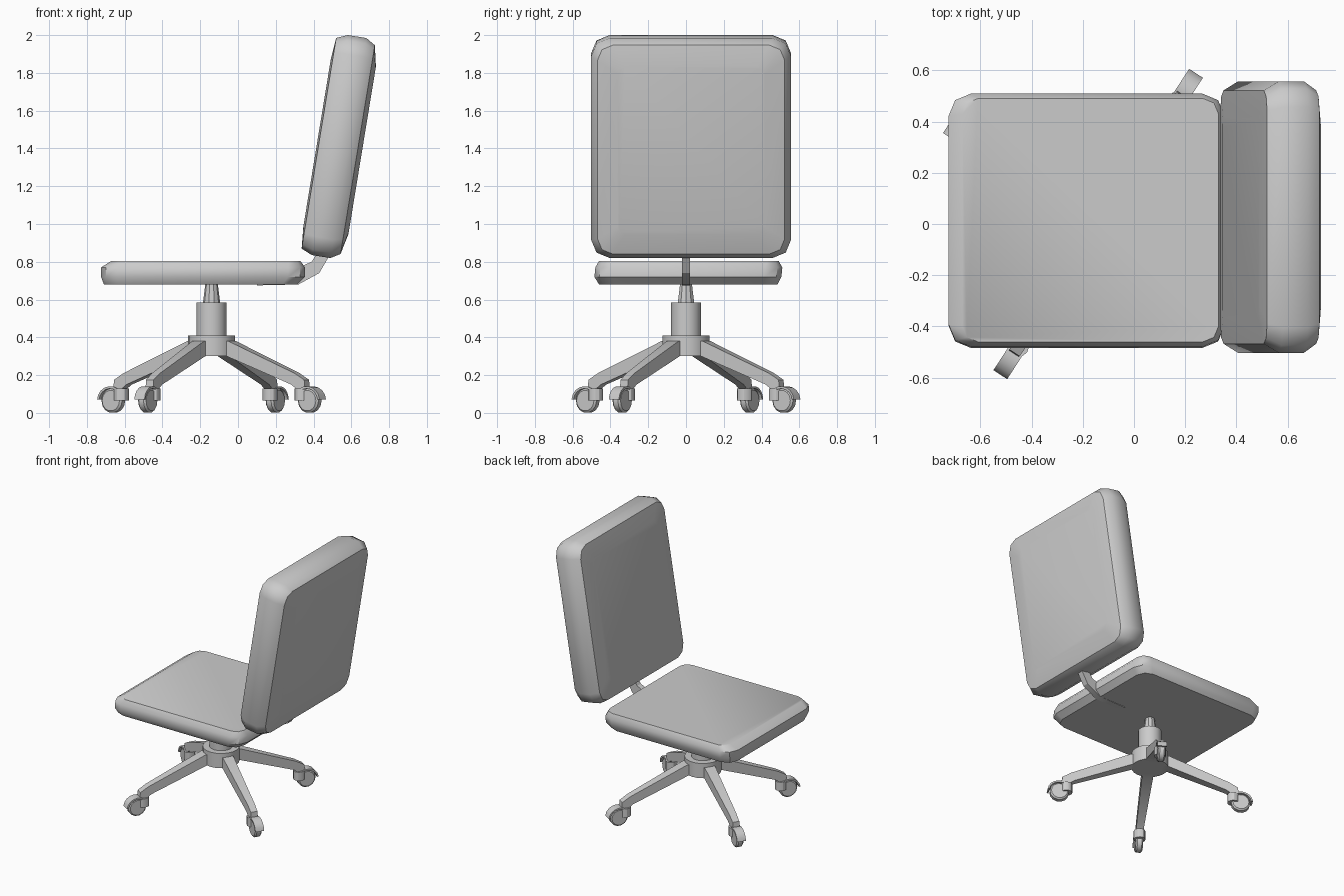
import bpy, bmesh, math
from mathutils import Matrix, Vector

if "Cube" in bpy.data.objects:
    bpy.data.objects.remove(bpy.data.objects["Cube"], do_unlink=True)

GREY = (0.6, 0.6, 0.6, 1)
grey = bpy.data.materials.new("light_grey")
grey.use_nodes = True
grey.diffuse_color = GREY
grey.node_tree.nodes["Principled BSDF"].inputs["Base Color"].default_value = GREY

HUB_X = -0.14


def finish(name, bm, matrix=Matrix(), smooth=30):
    bmesh.ops.recalc_face_normals(bm, faces=bm.faces)
    mesh = bpy.data.meshes.new(name)
    bm.to_mesh(mesh)
    bm.free()
    mesh.transform(matrix)
    mesh.materials.append(grey)
    obj = bpy.data.objects.new(name, mesh)
    bpy.context.collection.objects.link(obj)
    bpy.ops.object.select_all(action="DESELECT")
    obj.select_set(True)
    bpy.context.view_layer.objects.active = obj
    bpy.ops.object.shade_smooth_by_angle(angle=math.radians(smooth))
    return obj


def loft(name, rings, matrix=Matrix(), smooth=30):
    """Skin equal-length point rings and cap both ends."""
    bm = bmesh.new()
    rows = [[bm.verts.new(p) for p in ring] for ring in rings]
    n = len(rows[0])
    for a, b in zip(rows, rows[1:]):
        for i in range(n):
            j = (i + 1) % n
            bm.faces.new((a[i], a[j], b[j], b[i]))
    bm.faces.new(rows[0])
    bm.faces.new(rows[-1])
    return finish(name, bm, matrix, smooth)


def round_rect(x0, x1, y0, y1, z, r, steps=2):
    """Rectangle ring with faceted round corners."""
    corners = [(x1 - r, y1 - r), (x0 + r, y1 - r), (x0 + r, y0 + r), (x1 - r, y0 + r)]
    pts = []
    for k, (cx, cy) in enumerate(corners):
        for s in range(steps + 1):
            a = (k + s / steps) * math.pi / 2
            pts.append((cx + r * math.cos(a), cy + r * math.sin(a), z))
    return pts


def turned(name, profile, sides, matrix):
    """Stack of circles given as (radius, height)."""
    rings = [[(r * math.cos(i * math.tau / sides), r * math.sin(i * math.tau / sides), z)
              for i in range(sides)] for r, z in profile]
    return loft(name, rings, matrix)


def plate(name, profile, width, matrix=Matrix()):
    """Side profile in x and z, given a thickness in y by a width rule."""
    rings = [[(x, s * width(x), z) for x, z in profile] for s in (-1, 1)]
    return loft(name, rings, matrix)


# Seat cushion
loft("seat", [
    round_rect(-0.71, 0.315, -0.46, 0.485, 0.68, 0.08),
    round_rect(-0.725, 0.355, -0.485, 0.505, 0.72, 0.09),
    round_rect(-0.725, 0.355, -0.48, 0.51, 0.77, 0.09),
    round_rect(-0.67, 0.33, -0.46, 0.49, 0.805, 0.06),
], smooth=40)

# Backrest cushion: layered through its thickness, then tilted backwards
u = Vector((0.162, 0, 0.987))
n = Vector((0.987, 0, -0.162))
tilt = Matrix((u, Vector((0, 1, 0)), n)).transposed().to_4x4()
tilt.translation = (0.535, 0.027, 1.41)
layers = [(-0.118, 0.45, 0.39, 0.04), (-0.108, 0.565, 0.495, 0.08),
          (-0.05, 0.59, 0.53, 0.1), (0.05, 0.59, 0.53, 0.1),
          (0.1, 0.56, 0.495, 0.08), (0.124, 0.45, 0.39, 0.04)]
loft("backrest", [round_rect(-h, h, -w, w, d, r) for d, h, w, r in layers], tilt, 40)

# Bent bar joining seat and backrest
plate("back_support", [(0.1, 0.675), (0.32, 0.68), (0.43, 0.74), (0.5, 0.86),
                       (0.44, 0.88), (0.39, 0.8), (0.3, 0.76), (0.1, 0.71)],
      lambda x: 0.022)

# Central column
centre = Matrix.Translation((HUB_X, 0, 0))
turned("hub", [(0.125, 0.3), (0.125, 0.41)], 20, centre)
turned("column", [(0.08, 0.4), (0.08, 0.585)], 16, centre)
turned("gas_lift", [(0.046, 0.58), (0.032, 0.69)], 10, centre)

# Four legs with casters
R = 0.62
Z = 0.065
arc = [math.radians(a) for a in range(5, 126, 20)]
fender = ([(R + 0.082 * math.cos(a), Z + 0.076 * math.sin(a)) for a in arc]
          + [(R + 0.07 * math.cos(a), Z + 0.064 * math.sin(a)) for a in reversed(arc)])
for i, side in enumerate(("back_left", "front_left", "front_right", "back_right")):
    m = centre @ Matrix.Rotation(math.radians(57 + 90 * i), 4, "Z")
    plate("leg_" + side, [(0.08, 0.3), (0.12, 0.3), (0.52, 0.15), (0.555, 0.125),
                          (0.605, 0.125), (0.6, 0.175), (0.54, 0.21), (0.13, 0.38),
                          (0.08, 0.38)],
          lambda x: 0.042 - 0.03 * x, m)
    turned("caster_socket_" + side, [(0.04, 0.065), (0.04, 0.13)], 12,
           m @ Matrix.Translation((0.57, 0, 0)))
    plate("caster_fender_" + side, fender, lambda x: 0.032, m)
    turned("caster_wheel_" + side, [(0.055, -0.025), (0.065, -0.015), (0.065, 0.015), (0.055, 0.025)], 14,
           m @ Matrix.Translation((R, 0, Z)) @ Matrix.Rotation(math.pi / 2, 4, "X"))
